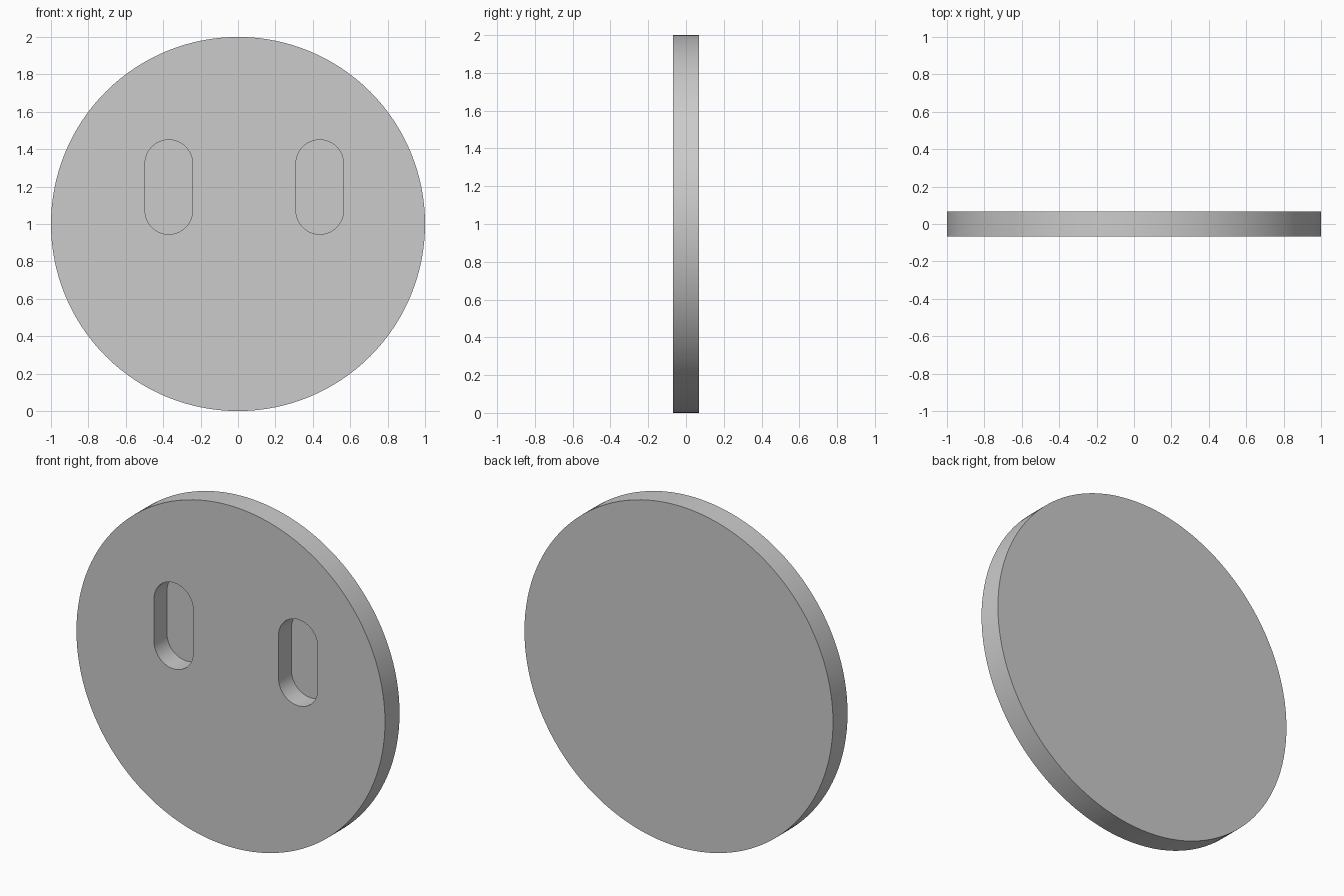
import bpy, bmesh
from math import pi, cos, sin

if "Cube" in bpy.data.objects:
    bpy.data.objects.remove(bpy.data.objects["Cube"])

HALF = 0.0675          # half of the disc thickness
FLOOR = HALF - 0.015   # y of the pocket floors


def prism(name, outline, y0, y1):
    """Extrude an (x, z) outline along y."""
    bm = bmesh.new()
    face = bm.faces.new([bm.verts.new((x, y0, z)) for x, z in outline])
    ext = bmesh.ops.extrude_face_region(bm, geom=[face])
    moved = [v for v in ext["geom"] if isinstance(v, bmesh.types.BMVert)]
    bmesh.ops.translate(bm, verts=moved, vec=(0, y1 - y0, 0))
    bmesh.ops.recalc_face_normals(bm, faces=bm.faces)
    mesh = bpy.data.meshes.new(name)
    bm.to_mesh(mesh)
    bm.free()
    obj = bpy.data.objects.new(name, mesh)
    bpy.context.collection.objects.link(obj)
    return obj


def arc(cx, cz, r, start, end, n):
    return [(cx + r * cos(start + (end - start) * i / n),
             cz + r * sin(start + (end - start) * i / n)) for i in range(n + 1)]


# Round plate standing on its edge
disc = prism("disc", arc(0, 1, 1, 0, 2 * pi, 128)[:-1], -HALF, HALF)

# Two blind, round-ended pockets in the front face
for name, cx in (("left_slot_cutter", -0.37), ("right_slot_cutter", 0.437)):
    r = 0.127
    outline = arc(cx, 1.45 - r, r, 0, pi, 24) + arc(cx, 0.945 + r, r, pi, 2 * pi, 24)
    cutter = prism(name, outline, -HALF - 0.1, FLOOR)
    cutter.hide_render = True
    cutter.hide_set(True)
    mod = disc.modifiers.new(name, 'BOOLEAN')
    mod.operation = 'DIFFERENCE'
    mod.solver = 'EXACT'
    mod.object = cutter

# Smooth the rim and pocket walls, keep the edges sharp
bpy.context.view_layer.objects.active = disc
disc.select_set(True)
for mod in list(disc.modifiers):
    bpy.ops.object.modifier_apply(modifier=mod.name)
for obj in list(bpy.data.objects):
    if obj != disc:
        bpy.data.objects.remove(obj)
bpy.ops.object.shade_smooth_by_angle()
